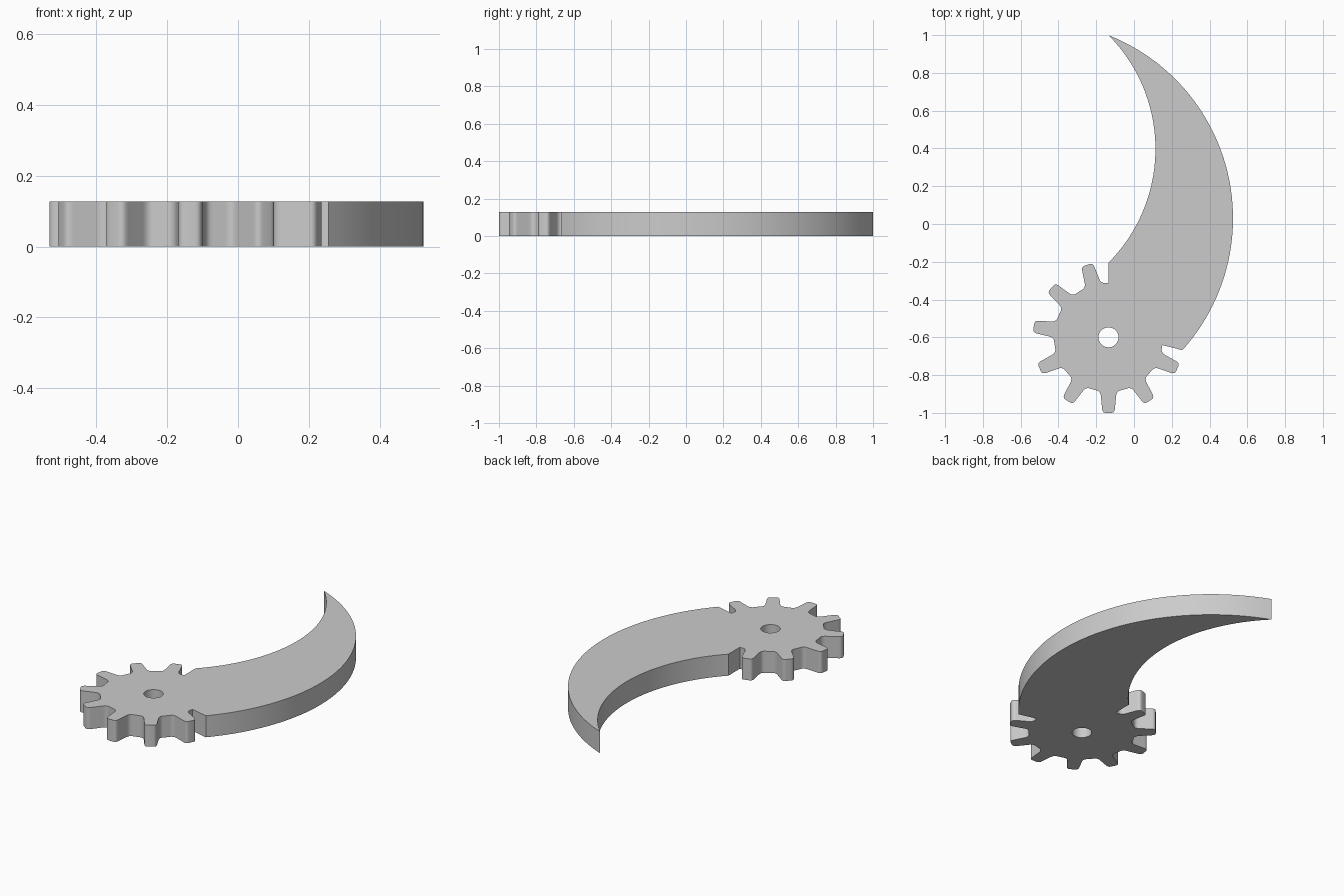
import bpy
import bmesh
from math import sin, cos, atan2, pi, radians
from mathutils import Vector

if "Cube" in bpy.data.objects:
    bpy.data.objects.remove(bpy.data.objects["Cube"])

THICK = 0.128
HUB = Vector((-0.135, -0.6))
TEETH = 11
ROOT = 0.288
STEP = 2 * pi / TEETH


def polar(centre, radius, angle):
    return centre + Vector((cos(angle), sin(angle))) * radius


def arc(centre, radius, start, end, count):
    return [polar(centre, radius, start + (end - start) * i / count)
            for i in range(count + 1)]


def rounded(a, corner, b, count=5):
    """Curve from a to b that rounds off the corner."""
    return [a.lerp(corner, i / count).lerp(corner.lerp(b, i / count), i / count)
            for i in range(count + 1)]


def arc_between(centre, p, q, count):
    a, b = p - centre, q - centre
    return arc(centre, a.length, atan2(a.y, a.x), atan2(b.y, b.x), count)


def tooth(angle):
    """One tooth with filleted roots and rounded tip, counter-clockwise."""
    out = Vector((cos(angle), sin(angle)))
    side = Vector((-out.y, out.x))

    def half(sign):
        def at(t, r):
            return HUB + out * r + side * t * sign
        return (rounded(at(0.064, 0.281), at(0.043, 0.285), at(0.04, 0.31))
                + rounded(at(0.034, 0.378), at(0.032, 0.4), at(0.014, 0.4)))
    return half(-1) + half(1)[::-1]


# Outline: exposed gear teeth, then the crescent blade
first = pi / 2 + STEP / 2
outline = [polar(HUB, ROOT, pi / 2)]
for k in range(8):
    outline += tooth(first + k * STEP)
    outline.append(polar(HUB, ROOT, first + (k + 0.5) * STEP))

heel = Vector((0.256, -0.668))
tip = Vector((-0.135, 1.0))
neck = Vector((-0.135, -0.205))
outline += arc_between(Vector((-0.518, 0.03)), heel, tip, 48)
outline += arc_between(Vector((-0.741, 0.3975)), tip, neck, 36)[1:]

# Round axle hole
hole = arc(HUB, 0.053, 0, 2 * pi, 32)[:-1]

# Flat plate with the hole, extruded to full thickness
bm = bmesh.new()
edges = []
for loop in (outline, hole):
    verts = [bm.verts.new((p.x, p.y, 0)) for p in loop]
    edges += [bm.edges.new((v, verts[(i + 1) % len(verts)]))
              for i, v in enumerate(verts)]
bmesh.ops.triangle_fill(bm, use_beauty=True, edges=edges, normal=(0, 0, 1))
result = bmesh.ops.extrude_face_region(bm, geom=bm.faces[:], use_keep_orig=True)
top = [g for g in result["geom"] if isinstance(g, bmesh.types.BMVert)]
bmesh.ops.translate(bm, verts=top, vec=(0, 0, THICK))
bmesh.ops.recalc_face_normals(bm, faces=bm.faces[:])

mesh = bpy.data.meshes.new("geared_blade")
bm.to_mesh(mesh)
bm.free()
blade = bpy.data.objects.new("geared_blade", mesh)
bpy.context.collection.objects.link(blade)

# Plain grey material
grey = bpy.data.materials.new("light_grey")
grey.use_nodes = True
colour = (0.6, 0.6, 0.6, 1)
grey.diffuse_color = colour
grey.node_tree.nodes["Principled BSDF"].inputs["Base Color"].default_value = colour
mesh.materials.append(grey)

# Smooth curved walls, crisp rims
bpy.ops.object.select_all(action="DESELECT")
blade.select_set(True)
bpy.context.view_layer.objects.active = blade
bpy.ops.object.shade_smooth_by_angle(angle=radians(30))
